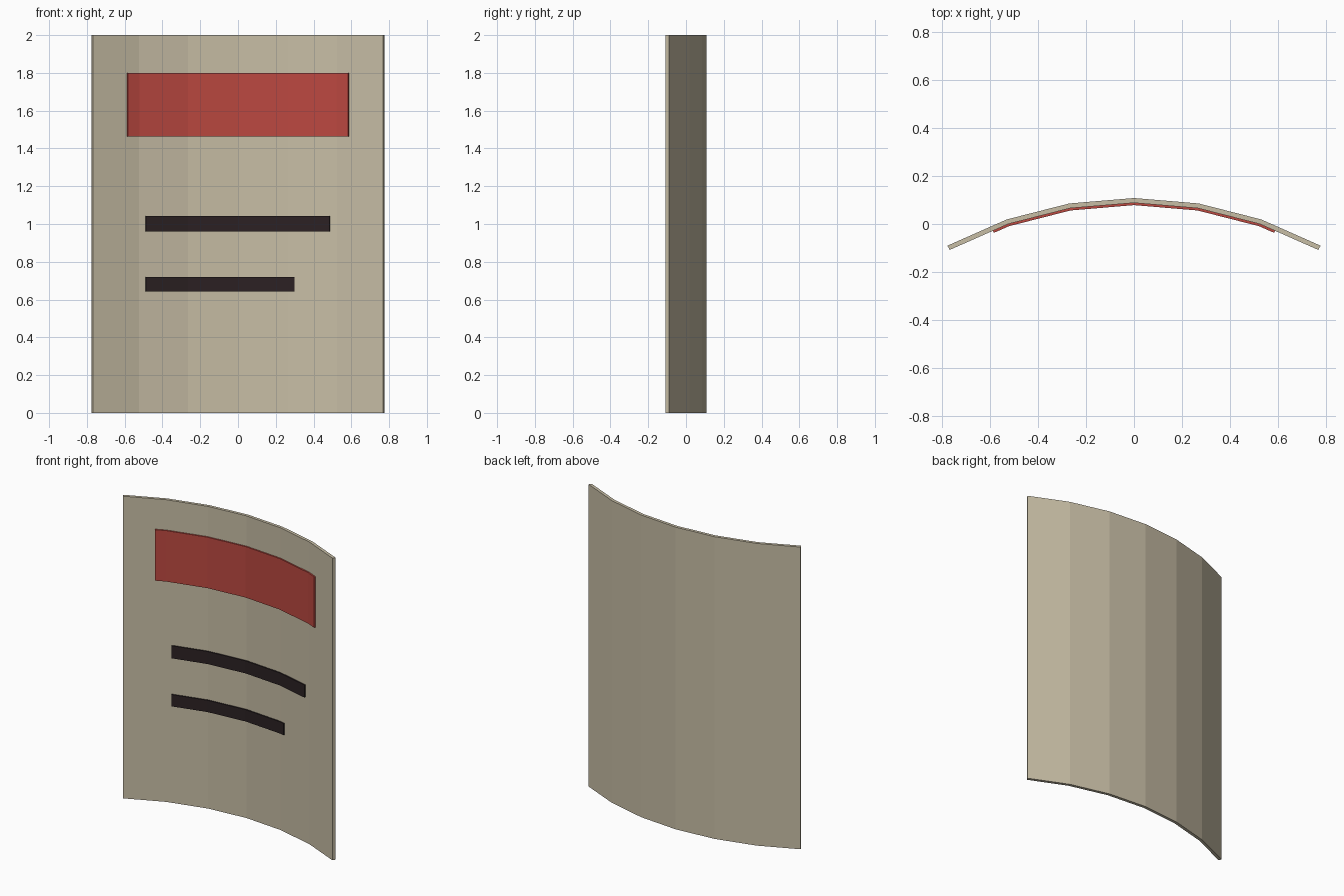
import bpy, bmesh, math

if "Cube" in bpy.data.objects:
    bpy.data.objects.remove(bpy.data.objects["Cube"])

R_IN, R_OUT, HALF, SEGS = 1.60, 1.62, 0.5, 6
CY = 0.108 - R_OUT            # centre of curvature


def srgb(*c):
    return [((v / 255 + 0.055) / 1.055) ** 2.4 for v in c] + [1.0]


def material(name, *c):
    m = bpy.data.materials.new(name)
    m.diffuse_color = srgb(*c)
    m.use_nodes = True
    m.node_tree.nodes["Principled BSDF"].inputs["Base Color"].default_value = m.diffuse_color
    return m


beige = material("beige", 199, 189, 165)
red = material("red", 187, 72, 64)
dark = material("dark_brown", 43, 33, 35)

# inner facet corners, relative to the centre of curvature
corners = [(R_IN * math.sin(a), R_IN * math.cos(a))
           for a in (-HALF + 2 * HALF * i / SEGS for i in range(SEGS + 1))]


def on_facet(x):
    """Point on the faceted inner face at a given x."""
    for (x0, y0), (x1, y1) in zip(corners, corners[1:]):
        if x <= x1 + 1e-6:
            return (x, y0 + (y1 - y0) * (x - x0) / (x1 - x0))


def curved_slab(name, path, scale, z0, z1, mat):
    """Solid between a path and its radially scaled copy, from z0 to z1."""
    outline = path + [(x * scale, y * scale) for x, y in reversed(path)]
    n, k = len(path), len(outline)
    bm = bmesh.new()
    lo = [bm.verts.new((x, y + CY, z0)) for x, y in outline]
    hi = [bm.verts.new((x, y + CY, z1)) for x, y in outline]
    for i in range(k):
        j = (i + 1) % k
        bm.faces.new((lo[i], lo[j], hi[j], hi[i]))
    for ring in (lo, hi):
        for i in range(n - 1):
            bm.faces.new((ring[i], ring[i + 1], ring[k - 2 - i], ring[k - 1 - i]))
    bmesh.ops.recalc_face_normals(bm, faces=bm.faces)
    me = bpy.data.meshes.new(name)
    bm.to_mesh(me)
    bm.free()
    me.materials.append(mat)
    ob = bpy.data.objects.new(name, me)
    bpy.context.collection.objects.link(ob)


def plate(name, x0, x1, z0, z1, mat, thick):
    """Thin plate following the front facets."""
    path = [on_facet(x0)] + [c for c in corners if x0 < c[0] < x1] + [on_facet(x1)]
    curved_slab(name, path, 1 - thick / R_IN, z0, z1, mat)


# curved panel
curved_slab("panel", corners, R_OUT / R_IN, 0, 2, beige)
# header block and two bars on the front
plate("header_band", -0.587, 0.587, 1.463, 1.80, red, 0.0095)
plate("upper_bar", -0.49, 0.487, 0.96, 1.043, dark, 0.008)
plate("lower_bar", -0.49, 0.30, 0.642, 0.72, dark, 0.008)
